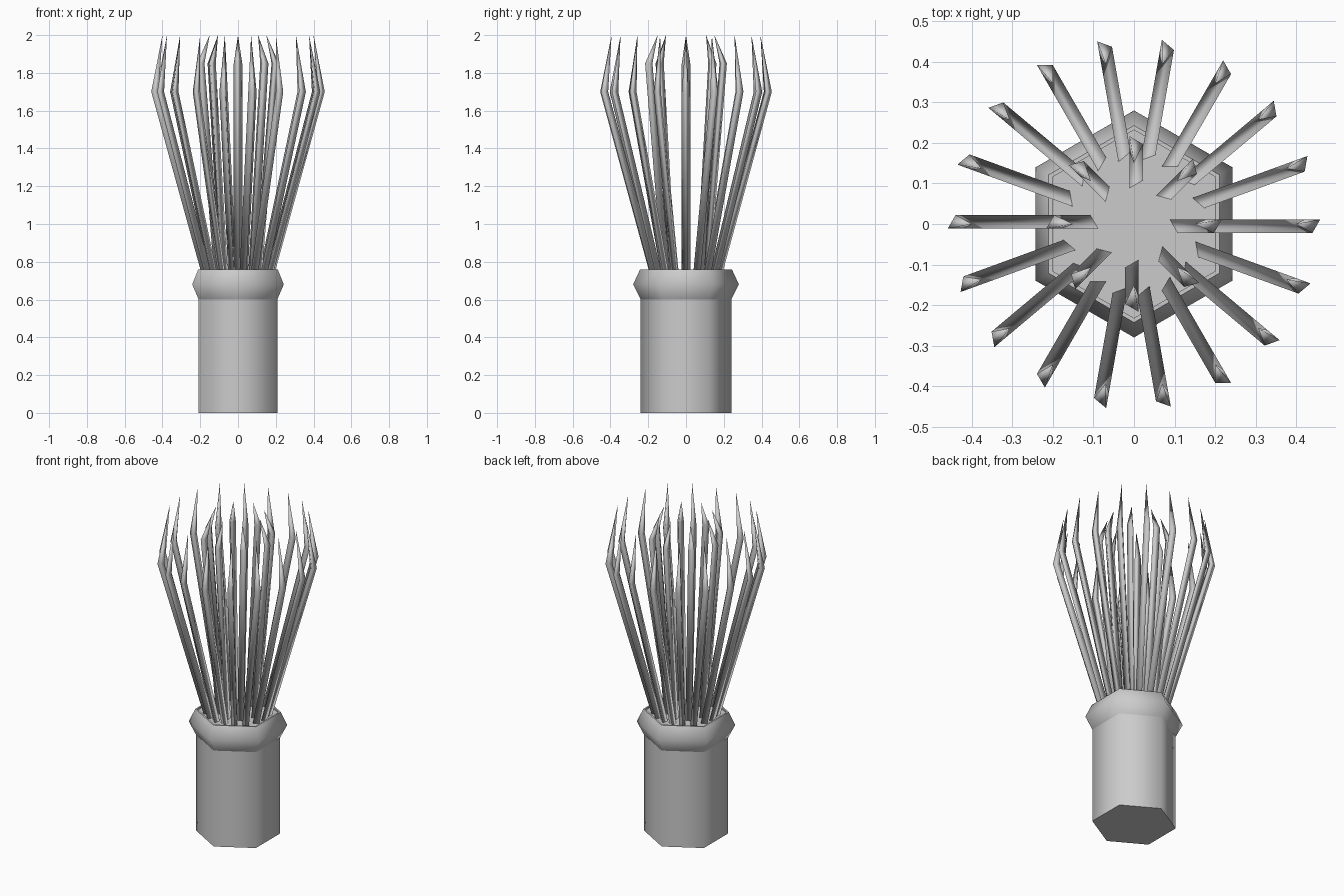
import bpy, bmesh
from math import sin, cos, pi, radians

if "Cube" in bpy.data.objects:
    bpy.data.objects.remove(bpy.data.objects["Cube"])


def make_object(name, bm, angle=None):
    bmesh.ops.recalc_face_normals(bm, faces=bm.faces[:])
    mesh = bpy.data.meshes.new(name)
    bm.to_mesh(mesh)
    bm.free()
    obj = bpy.data.objects.new(name, mesh)
    bpy.context.collection.objects.link(obj)
    bpy.ops.object.select_all(action='DESELECT')
    obj.select_set(True)
    bpy.context.view_layer.objects.active = obj
    if angle:
        bpy.ops.object.shade_smooth_by_angle(angle=radians(angle))
    else:
        bpy.ops.object.shade_smooth()
    return obj


def bridge(bm, a, b):
    n = len(a)
    for i in range(n):
        j = (i + 1) % n
        bm.faces.new((a[i], a[j], b[j], b[i]))


def hex_lathe(name, profile):
    """Six-sided solid from (radius, z) pairs, capped at both ends."""
    bm = bmesh.new()
    rings = [[bm.verts.new((r * cos(pi / 2 + k * pi / 3), r * sin(pi / 2 + k * pi / 3), z))
              for k in range(6)] for r, z in profile]
    for a, b in zip(rings, rings[1:]):
        bridge(bm, a, b)
    bm.faces.new(rings[0])
    bm.faces.new(rings[-1])
    return make_object(name, bm, 65)


def bristle_ring(name, count, path, tip, size=0.0225):
    """Ring of three-sided bristles that lean out and end in a point."""
    bm = bmesh.new()
    for i in range(count):
        t = 2 * pi * i / count
        rings = []
        for r, z in path:
            ring = []
            for a in (30, 150, 270):
                u = r + size * cos(radians(a))
                v = size * sin(radians(a))
                ring.append(bm.verts.new((u * cos(t) - v * sin(t), u * sin(t) + v * cos(t), z)))
            rings.append(ring)
        bridge(bm, rings[0], rings[1])
        bm.faces.new(rings[0])
        point = bm.verts.new((tip[0] * cos(t), tip[0] * sin(t), tip[1]))
        top = rings[1]
        for k in range(3):
            bm.faces.new((top[k], top[(k + 1) % 3], point))
    return make_object(name, bm)


# Handle and flared collar
hex_lathe("handle", [(0.24, 0), (0.24, 0.62)])
hex_lathe("collar", [(0.24, 0.60), (0.28, 0.68), (0.243, 0.76), (0.232, 0.76), (0.232, 0.75)])

# Outer and inner bristles
bristle_ring("outer_bristles", 18, [(0.166, 0.71), (0.44, 1.70)], (0.40, 2.0))
bristle_ring("inner_bristles", 8, [(0.105, 0.71), (0.197, 1.85)], (0.15, 2.0))
